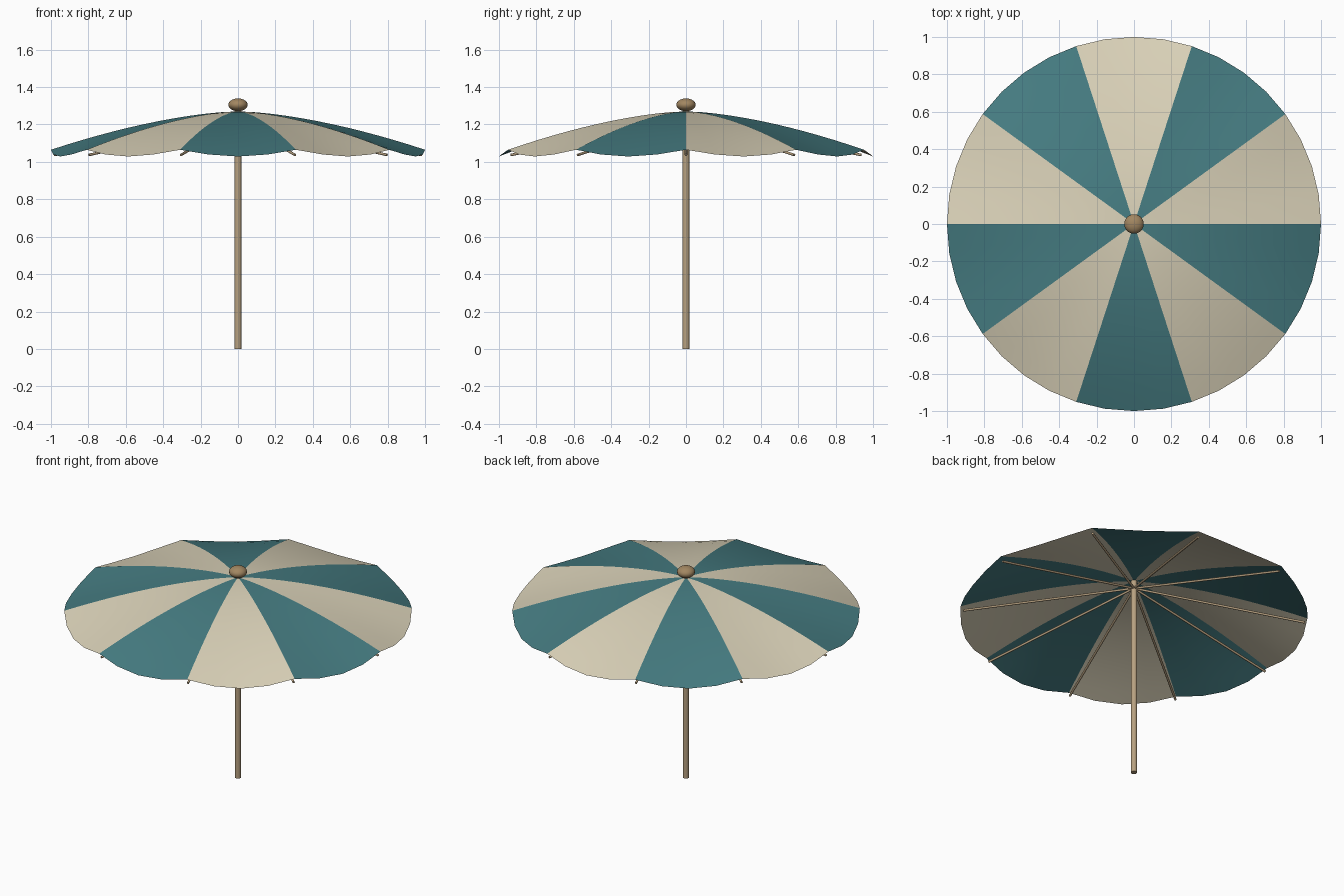
import bpy, bmesh, math
from mathutils import Vector

if "Cube" in bpy.data.objects:
    bpy.data.objects.remove(bpy.data.objects["Cube"])

PANELS, SEG, RINGS = 10, 4, 12
STEP = 2 * math.pi / PANELS


def material(name, rgb):
    m = bpy.data.materials.new(name)
    m.diffuse_color = (*rgb, 1)
    m.use_nodes = True
    m.node_tree.nodes["Principled BSDF"].inputs["Base Color"].default_value = m.diffuse_color
    return m


cream = material("cream_cloth", (0.70, 0.64, 0.48))
teal = material("teal_cloth", (0.06, 0.20, 0.22))
wood = material("wood", (0.48, 0.36, 0.22))
brown = material("finial_wood", (0.36, 0.24, 0.12))


def rod(name, a, b, radius, sides, mat):
    a, b = Vector(a), Vector(b)
    bpy.ops.mesh.primitive_cylinder_add(vertices=sides, radius=radius,
                                        depth=(b - a).length, location=(a + b) / 2)
    ob = bpy.context.object
    ob.name = name
    ob.rotation_euler = (b - a).to_track_quat('Z', 'Y').to_euler()
    bpy.ops.object.shade_smooth_by_angle(angle=math.radians(50))
    ob.data.materials.append(mat)
    return ob


def cloth_point(r, panel, t):
    # domed along the ribs, sagging between them towards the rim
    a = (panel + t) * STEP
    z = 1.27 - 0.205 * r ** 1.6 - 0.036 * r ** 2 * math.sin(math.pi * t)
    return (r * math.cos(a), r * math.sin(a), z)


# Canopy: separate cloth panels in alternating colours
bm = bmesh.new()
for p in range(PANELS):
    apex = bm.verts.new((0, 0, 1.27))
    prev = None
    for i in range(1, RINGS + 1):
        row = [bm.verts.new(cloth_point(i / RINGS, p, j / SEG)) for j in range(SEG + 1)]
        for j in range(SEG):
            if prev:
                f = bm.faces.new((prev[j], row[j], row[j + 1], prev[j + 1]))
            else:
                f = bm.faces.new((apex, row[j], row[j + 1]))
            f.material_index = p % 2
            f.smooth = True
        prev = row
me = bpy.data.meshes.new("canopy")
bm.to_mesh(me)
bm.free()
me.materials.append(cream)
me.materials.append(teal)
canopy = bpy.data.objects.new("canopy", me)
bpy.context.collection.objects.link(canopy)

# Pole
rod("pole", (0, 0, 0), (0, 0, 1.28), 0.018, 16, wood)

# Straight ribs below the seams
for p in range(PANELS):
    c, s = math.cos(p * STEP), math.sin(p * STEP)
    rod(f"rib_{p + 1}", (0.01 * c, 0.01 * s, 1.222), (0.985 * c, 0.985 * s, 1.037),
        0.007, 8, wood)

# Flattened ball finial
bpy.ops.mesh.primitive_uv_sphere_add(segments=20, ring_count=12, radius=0.052,
                                     location=(0, 0, 1.305))
finial = bpy.context.object
finial.name = "finial"
finial.scale.z = 0.66
bpy.ops.object.shade_smooth()
finial.data.materials.append(brown)
